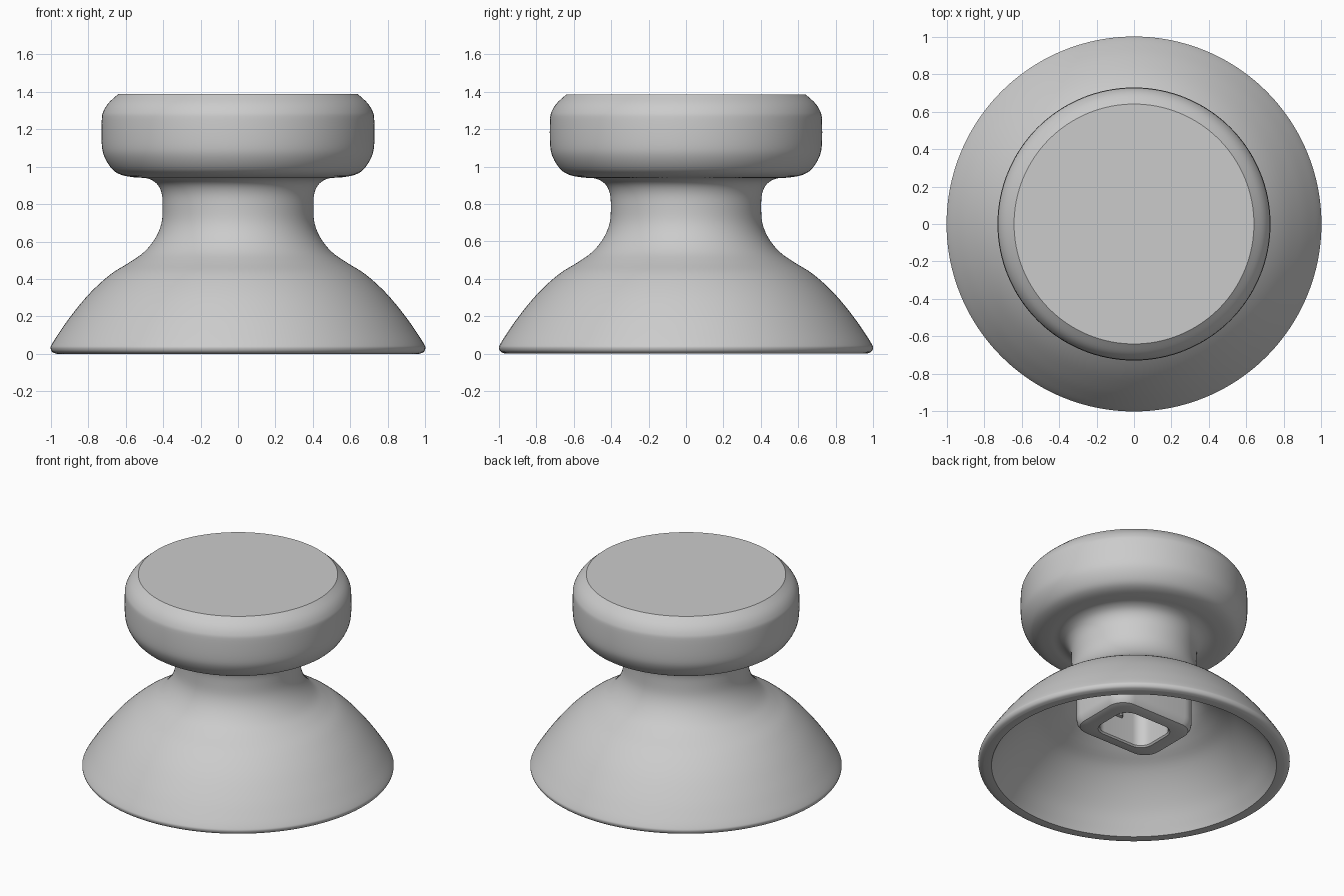
import bpy, bmesh, math
from mathutils import Vector

if "Cube" in bpy.data.objects:
    bpy.data.objects.remove(bpy.data.objects["Cube"], do_unlink=True)

grey = bpy.data.materials.new("light_grey")
grey.use_nodes = True
colour = (0.6, 0.6, 0.6, 1)
grey.diffuse_color = colour
grey.node_tree.nodes["Principled BSDF"].inputs["Base Color"].default_value = colour


def smooth_path(pts, steps=4):
    """Catmull-Rom curve through the profile points."""
    p = [Vector(q) for q in pts]
    p = [p[0]] + p + [p[-1]]
    out = []
    for a, b, c, d in zip(p, p[1:], p[2:], p[3:]):
        for i in range(steps):
            t = i / steps
            out.append(0.5 * (2 * b + (c - a) * t + (2 * a - 5 * b + 4 * c - d) * t ** 2
                              + (3 * b - a - 3 * c + d) * t ** 3))
    return out + [p[-1]]


def circle(radius, z, count=128):
    return [(radius * math.cos(2 * math.pi * i / count),
             radius * math.sin(2 * math.pi * i / count), z) for i in range(count)]


def rounded_rectangle(half_x, half_y, corner, z, steps=8):
    loop = []
    for quarter in range(4):
        mid = math.pi / 4 + quarter * math.pi / 2
        cx = math.copysign(half_x - corner, math.cos(mid))
        cy = math.copysign(half_y - corner, math.sin(mid))
        for i in range(steps + 1):
            a = quarter * math.pi / 2 + i / steps * math.pi / 2
            loop.append((cx + corner * math.cos(a), cy + corner * math.sin(a), z))
    return loop


def loft(name, loops, cap_first=False, cap_last=False):
    """Skin a stack of loops; listed so that the faces point outwards."""
    bm = bmesh.new()
    rings = [[bm.verts.new(v) for v in loop] for loop in loops]
    n = len(rings[0])
    for a, b in zip(rings, rings[1:]):
        for i in range(n):
            j = (i + 1) % n
            bm.faces.new((a[i], b[i], b[j], a[j]))
    if cap_first:
        bm.faces.new(rings[0])
    if cap_last:
        bm.faces.new(rings[-1][::-1])
    mesh = bpy.data.meshes.new(name)
    bm.to_mesh(mesh)
    bm.free()
    obj = bpy.data.objects.new(name, mesh)
    bpy.context.collection.objects.link(obj)
    finish(obj)


def finish(obj):
    obj.data.materials.append(grey)
    bpy.ops.object.select_all(action="DESELECT")
    obj.select_set(True)
    bpy.context.view_layer.objects.active = obj
    bpy.ops.object.shade_smooth_by_angle(angle=math.radians(35))


# Cap, neck, skirt and hollow underside as one turned profile
outer = smooth_path([(0.64, 1.386), (0.69, 1.34), (0.718, 1.295), (0.727, 1.25), (0.727, 1.12),
                     (0.712, 1.05), (0.67, 0.985), (0.62, 0.955), (0.55, 0.942), (0.485, 0.937),
                     (0.435, 0.91), (0.408, 0.86), (0.402, 0.79), (0.408, 0.70), (0.44, 0.62),
                     (0.50, 0.545), (0.58, 0.488), (0.68, 0.425), (0.79, 0.325), (0.89, 0.205),
                     (0.96, 0.105), (0.994, 0.05), (1.0, 0.03), (0.99, 0.01), (0.965, 0.0)])
# The inside follows the skirt at an even wall thickness and rises into the neck
inner = smooth_path([(0.915, 0.0), (0.885, 0.05), (0.82, 0.15), (0.727, 0.26), (0.63, 0.35),
                     (0.53, 0.413), (0.44, 0.48), (0.375, 0.57), (0.345, 0.65)])
loft("stick_body", [circle(r, z) for r, z in outer + inner + [Vector((0.26, 0.65))]],
     cap_first=True)

# Rounded post inside the skirt, with its blind socket
post = [(0.33, 0.26, 0.12, 0.67), (0.33, 0.26, 0.12, 0.33), (0.325, 0.255, 0.12, 0.295),
        (0.31, 0.24, 0.11, 0.272), (0.285, 0.215, 0.10, 0.262), (0.21, 0.165, 0.09, 0.262),
        (0.20, 0.155, 0.08, 0.272), (0.20, 0.155, 0.08, 0.75)]
loft("socket_post", [rounded_rectangle(*p) for p in post], cap_last=True)

# Small grip ribs on the front and back walls of the socket
for side, y in (("front", -0.155), ("back", 0.155)):
    bpy.ops.mesh.primitive_cylinder_add(vertices=16, radius=0.028, depth=0.32, location=(0, y, 0.59))
    rib = bpy.context.object
    rib.name = "socket_rib_" + side
    finish(rib)
